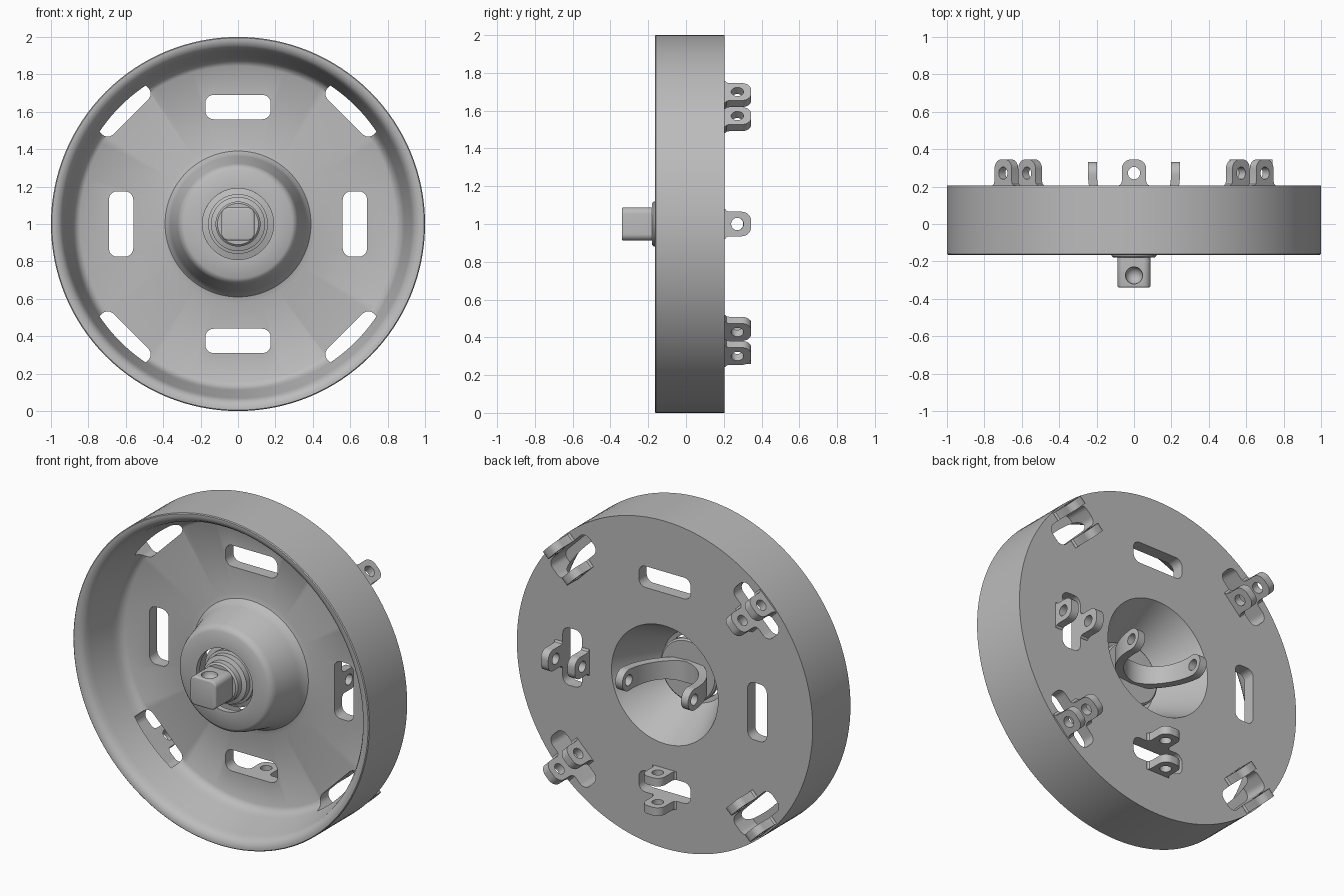
import bpy, bmesh, math
from mathutils import Matrix

if "Cube" in bpy.data.objects:
    bpy.data.objects.remove(bpy.data.objects["Cube"], do_unlink=True)

grey = bpy.data.materials.new("light_grey")
grey.use_nodes = True
grey.diffuse_color = (0.5, 0.5, 0.5, 1)
grey.node_tree.nodes["Principled BSDF"].inputs["Base Color"].default_value = (0.5, 0.5, 0.5, 1)

CENTRE = Matrix.Translation((0, 0, 1))


def finish(name, bm, matrix=CENTRE):
    bmesh.ops.recalc_face_normals(bm, faces=bm.faces)
    mesh = bpy.data.meshes.new(name)
    bm.to_mesh(mesh)
    bm.free()
    mesh.materials.append(grey)
    ob = bpy.data.objects.new(name, mesh)
    bpy.context.collection.objects.link(ob)
    ob.matrix_world = matrix
    return ob


def select(ob):
    bpy.ops.object.select_all(action='DESELECT')
    ob.select_set(True)
    bpy.context.view_layer.objects.active = ob


def smooth(ob, angle=35):
    select(ob)
    bpy.ops.object.shade_smooth_by_angle(angle=math.radians(angle))


def cut(ob, cutters):
    for c in cutters:
        c.hide_render = True
        mod = ob.modifiers.new("cut", 'BOOLEAN')
        mod.operation = 'DIFFERENCE'
        mod.solver = 'EXACT'
        mod.object = c
        select(ob)
        bpy.ops.object.modifier_apply(modifier=mod.name)
        bpy.data.objects.remove(c, do_unlink=True)


def lathe(name, profile, closed, steps=128):
    """Spin (radius, y) points around the y axis."""
    bm = bmesh.new()
    vs = [bm.verts.new((r, y, 0)) for r, y in profile]
    es = [bm.edges.new(p) for p in zip(vs, vs[1:])]
    if closed:
        es.append(bm.edges.new((vs[-1], vs[0])))
    bmesh.ops.spin(bm, geom=vs + es, cent=(0, 0, 0), axis=(0, 1, 0),
                   angle=math.tau, steps=steps)
    bmesh.ops.remove_doubles(bm, verts=bm.verts, dist=1e-4)
    return finish(name, bm)


def prism(name, points, lo, hi, place, matrix=CENTRE):
    """Extrude a flat outline; place(u, v, depth) gives the 3D position."""
    bm = bmesh.new()
    a = [bm.verts.new(place(u, v, lo)) for u, v in points]
    b = [bm.verts.new(place(u, v, hi)) for u, v in points]
    bm.faces.new(a)
    bm.faces.new(b)
    for i in range(len(a)):
        j = (i + 1) % len(a)
        bm.faces.new((a[i], a[j], b[j], b[i]))
    return finish(name, bm, matrix)


def arc(cx, cy, r, start, end, n=8):
    return [(cx + r * math.cos(math.radians(start + (end - start) * i / n)),
             cy + r * math.sin(math.radians(start + (end - start) * i / n)))
            for i in range(n + 1)]


def rounded(hw, hh, r):
    pts = []
    for k, (sx, sy) in enumerate([(1, 1), (-1, 1), (-1, -1), (1, -1)]):
        pts += arc(sx * (hw - r), sy * (hh - r), r, 90 * k, 90 * k + 90)
    return pts


def radial(angle, dist):
    return CENTRE @ Matrix.Rotation(-math.radians(angle), 4, 'Y') @ Matrix.Translation((dist, 0, 0))


def face_y(u, v, d):
    return (u, d, v)


def face_x(u, v, d):
    return (d, u, v)


# Wheel body: rim, web and hollow conical hub
wheel = lathe("wheel_body", [
    (1, .205), (1, -.16), (.995, -.165), (.98, -.165), (.955, -.155), (.938, -.13),
    (.93, -.1), (.89, .06), (.882, .09), (.868, .115), (.845, .13),
    (.42, .13), (.39, .122), (.372, .1), (.362, .07), (.322, -.09),
    (.312, -.115), (.29, -.13), (.19, -.13), (.19, -.095), (.215, -.09), (.36, .205)], True)

# Slots: four near the hub, four beside the rim
slots = []
for k in range(8):
    dist = .625 if k % 2 == 0 else .875
    slots.append(prism("slot_cutter", rounded(.065, .175, .045), .06, .3, face_y, radial(45 * k, dist)))
cut(wheel, slots)
smooth(wheel)

# Pierced lug, copied to both long edges of six slots
outline = [(.19, -.08), (.207, -.08), (.215, -.069), (.23, -.065)]
outline += arc(.295, -.015, .05, -90, 0) + arc(.295, .015, .05, 0, 90)
outline += [(.23, .065), (.215, .069), (.207, .08), (.19, .08)]
lug = prism("lug", outline, -.025, .025, face_x)
cut(lug, [prism("hole_cutter", arc(.272, 0, .033, 0, 345, 23), -.1, .1, face_x)])
smooth(lug)
for k in (0, 1, 3, 5, 6, 7):
    dist = .625 if k % 2 == 0 else .875
    for side, word in ((-1, "inner"), (1, "outer")):
        copy = bpy.data.objects.new(f"{word}_lug_{k}", lug.data)
        bpy.context.collection.objects.link(copy)
        copy.matrix_world = radial(45 * k, dist + side * .09)
bpy.data.objects.remove(lug, do_unlink=True)

# Shaft flange with stepped collars
flange = lathe("shaft_collar", [
    (0, -.02), (.18, -.02), (.19, -.028), (.19, -.05), (.16, -.06), (.16, -.085),
    (.145, -.09), (.145, -.125), (.12, -.135), (.12, -.17), (.11, -.18), (0, -.18)], False, 64)
smooth(flange)

# Square drive shaft with a dimple on top
shaft = prism("drive_shaft", rounded(.088, .088, .035), -.34, -.1, face_y)
bevel = shaft.modifiers.new("bevel", 'BEVEL')
bevel.width = .01
bevel.segments = 3
bevel.limit_method = 'ANGLE'
bevel.angle_limit = math.radians(60)
select(shaft)
bpy.ops.object.modifier_apply(modifier=bevel.name)
bm = bmesh.new()
bmesh.ops.create_uvsphere(bm, u_segments=32, v_segments=16, radius=.046)
cut(shaft, [finish("dimple_cutter", bm, Matrix.Translation((0, -.275, 1.088)))])
smooth(shaft)

# Yoke: a curved band with rounded, pierced ends
EAR = .065
path = []
for i in range(10):
    y = .332 - EAR * (1 - math.cos(math.pi / 2 * i / 9))
    path.append((.222, y, max(.006, EAR * math.sin(math.pi / 2 * i / 9))))
for i in range(1, 25):
    a = math.pi / 2 * i / 24
    path.append((.222 * math.cos(a), .267 - .29 * math.sin(a), EAR - .01 * math.sin(2 * a)))
path += [(-x, y, h) for x, y, h in reversed(path[:-1])]
bm = bmesh.new()
rings = []
for i, (x, y, h) in enumerate(path):
    p, q = path[max(i - 1, 0)], path[min(i + 1, len(path) - 1)]
    tx, ty = q[0] - p[0], q[1] - p[1]
    n = math.hypot(tx, ty)
    nx, ny = -ty / n * .024, tx / n * .024
    rings.append([bm.verts.new((x + s * nx, y + s * ny, z))
                  for s, z in ((-1, -h), (1, -h), (1, h), (-1, h))])
bm.faces.new(rings[0])
bm.faces.new(rings[-1])
for a, b in zip(rings, rings[1:]):
    for i in range(4):
        j = (i + 1) % 4
        bm.faces.new((a[i], a[j], b[j], b[i]))
yoke = finish("yoke", bm)
cut(yoke, [prism("hole_cutter", arc(.27, 0, .033, 0, 345, 23), -.4, .4, face_x)])
smooth(yoke)
